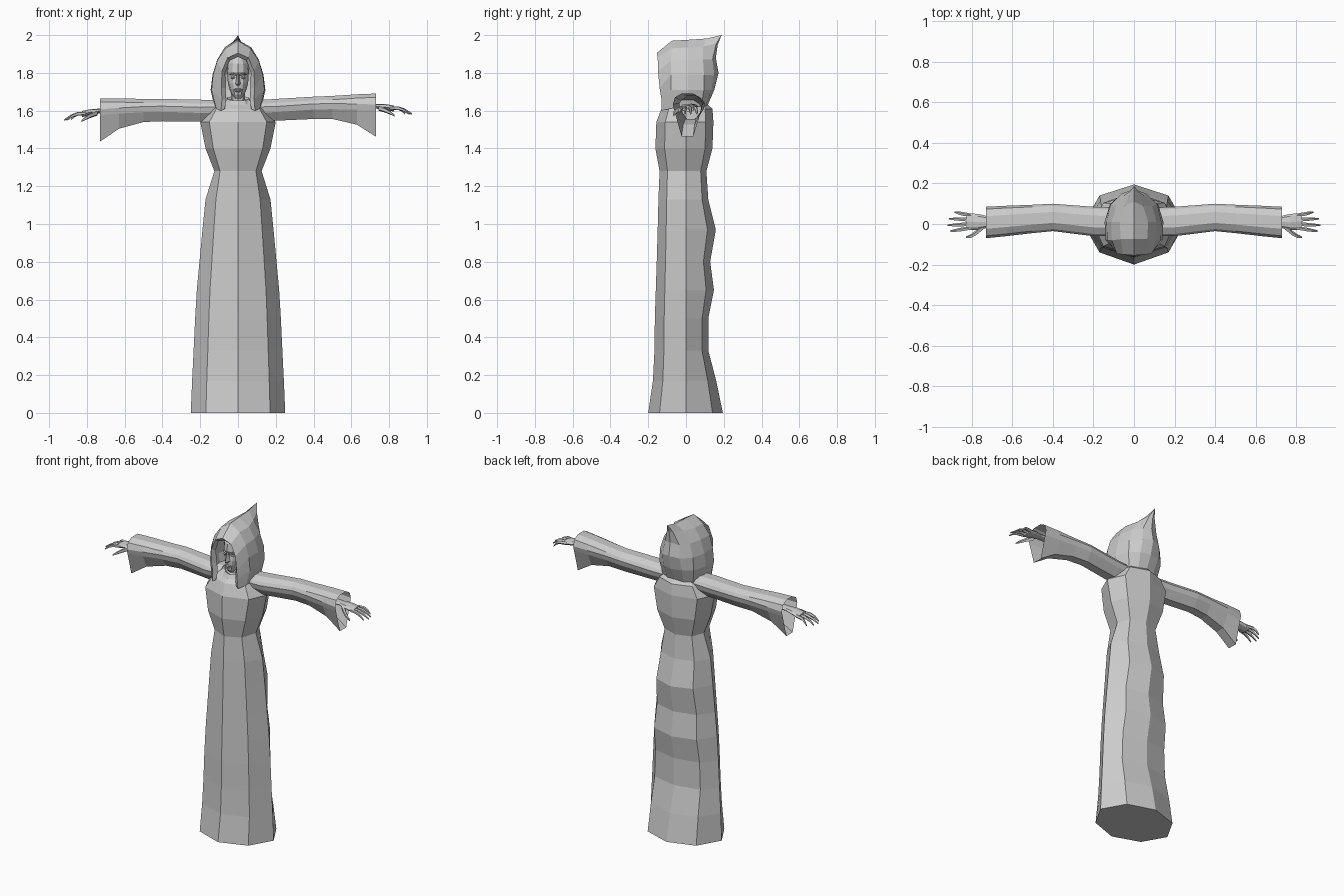
import bpy, bmesh, math
from mathutils import Vector

grey = bpy.data.materials.new("cloth_grey")
grey.diffuse_color = (0.6, 0.6, 0.6, 1)


def finish(name, bm):
    bmesh.ops.remove_doubles(bm, verts=bm.verts, dist=0.0005)
    bmesh.ops.recalc_face_normals(bm, faces=bm.faces)
    me = bpy.data.meshes.new(name)
    bm.to_mesh(me)
    bm.free()
    me.materials.append(grey)
    ob = bpy.data.objects.new(name, me)
    bpy.context.collection.objects.link(ob)
    return ob


def loft(name, rings, closed=True, caps=(True, True)):
    """Skin a row of equal-length point rings."""
    bm = bmesh.new()
    vs = [[bm.verts.new(p) for p in r] for r in rings]
    n = len(rings[0])
    for a, b in zip(vs, vs[1:]):
        for i in range(n if closed else n - 1):
            j = (i + 1) % n
            bm.faces.new((a[i], a[j], b[j], b[i]))
    if caps[0]:
        bm.faces.new(vs[0])
    if caps[1]:
        bm.faces.new(vs[-1])
    return finish(name, bm)


def tube(name, path, radii, sides=5, flat=1.0):
    """Tapered limb along x; flat squashes it in z."""
    return loft(name, [[(p[0], p[1] + r * math.cos(2 * math.pi * i / sides),
                         p[2] + flat * r * math.sin(2 * math.pi * i / sides))
                        for i in range(sides)] for p, r in zip(path, radii)])


# Robe: eight-sided rings of (z, half width, front y, back y)
robe = [(0, .25, -.2, .195), (.17, .243, -.175, .16), (.33, .235, -.167, .118),
        (.5, .227, -.165, .118), (.65, .218, -.16, .148), (.8, .204, -.155, .128),
        (.97, .188, -.15, .158), (1.13, .172, -.146, .118), (1.28, .125, -.14, .108),
        (1.4, .172, -.162, .14), (1.54, .2, -.157, .145), (1.61, .15, -.13, .14),
        (1.655, .085, -.07, .09)]
rings = []
for z, w, f, b in robe:
    c = w * (.68 if z < 1.2 else .76)
    rings.append([(0, f, z), (c, f * .7, z), (w, 0, z), (c, b * .72, z),
                  (0, b, z), (-c, b * .72, z), (-w, 0, z), (-c, f * .7, z)])
loft("robe", rings)

# Sleeves and hands, one per side; the right arm sits slightly higher
for s, side in ((1, "right"), (-1, "left")):
    def place(x, y, z):
        return (s * x, y, z + s * .012 * (x - .1) / .6)

    # sleeve stations: x, front y, back y, top z, middle z, bottom z
    stations = [(.09, -.06, .08, 1.655, 1.60, 1.545), (.2, -.06, .085, 1.66, 1.60, 1.545),
                (.4, -.035, .1, 1.668, 1.61, 1.55), (.5, -.045, .095, 1.67, 1.61, 1.548),
                (.63, -.06, .09, 1.676, 1.605, 1.515), (.73, -.07, .085, 1.678, 1.60, 1.45)]
    rings = []
    for x, f, b, t, m, lo in stations:
        c, h = (f + b) / 2, (b - f) / 2
        prof = [(-.4, t), (.4, t), (.85, t - .02), (1, m + .02), (.9, m - .01),
                (.4, lo), (-.4, lo), (-.9, m - .01), (-1, m + .02), (-.85, t - .02)]
        rings.append([place(x, c + k * h, z) for k, z in prof])
    loft("sleeve_" + side, rings, caps=(True, False))

    # forearm running into the palm
    tube("forearm_" + side, [place(.5, .03, 1.615), place(.72, .01, 1.612),
                             place(.77, .01, 1.607), place(.825, .012, 1.597)],
         [.035, .028, .04, .04], 8, .4)
    # four fingers and a thumb
    for k, (y, tip) in enumerate(((.042, .885), (.02, .912), (-.001, .92), (-.02, .905))):
        spread = (y - .01) * .5
        tube(f"finger_{k + 1}_{side}",
             [place(.805, y, 1.6), place(.85, y + spread * .5, 1.598),
              place((.85 + tip) / 2, y + spread * .8, 1.587), place(tip, y + spread, 1.567)],
             [.010, .010, .008, .004])
    tube("thumb_" + side, [place(.745, -.015, 1.602), place(.78, -.045, 1.588),
                           place(.805, -.06, 1.575), place(.828, -.066, 1.56)],
         [.016, .013, .010, .005])

# Hood: half arches from the face opening to the back, top to hem
arches = [
    [(0, -.135, 1.885), (.045, -.13, 1.865), (.068, -.125, 1.8), (.066, -.115, 1.72), (.062, -.115, 1.66), (.07, -.12, 1.61)],
    [(0, -.155, 1.905), (.055, -.15, 1.88), (.085, -.148, 1.81), (.088, -.14, 1.72), (.085, -.13, 1.66), (.09, -.13, 1.6)],
    [(0, -.075, 1.97), (.065, -.075, 1.93), (.11, -.08, 1.865), (.132, -.08, 1.79), (.14, -.08, 1.71), (.115, -.085, 1.61)],
    [(0, .01, 1.975), (.07, .01, 1.935), (.11, .01, 1.87), (.135, .01, 1.79), (.145, .01, 1.71), (.125, .01, 1.62)],
    [(0, .11, 1.982), (.045, .09, 1.94), (.09, .09, 1.87), (.115, .095, 1.79), (.12, .095, 1.71), (.105, .08, 1.62)],
    [(0, .188, 2.0), (.02, .16, 1.955), (.05, .14, 1.87), (.06, .15, 1.79), (.065, .135, 1.71), (.055, .105, 1.625)],
    [(0, .188, 2.0), (0, .168, 1.95), (0, .158, 1.88), (0, .172, 1.8), (0, .15, 1.71), (0, .115, 1.63)]]
loft("hood", [[(-x, y, z) for x, y, z in a[:0:-1]] + a for a in arches],
     closed=False, caps=(False, False))

# Head: rings of (z, half width, front y), narrow at the chin
head = [(1.665, .018, -.088), (1.685, .034, -.1), (1.715, .046, -.104), (1.745, .053, -.104),
        (1.77, .056, -.098), (1.785, .056, -.1), (1.805, .058, -.11), (1.85, .055, -.105), (1.885, .038, -.08)]
loft("head", [[(w * math.sin(a), -.03 + (f + .03) * math.cos(a) * (1 if math.cos(a) > 0 else .7), z)
               for a in (2 * math.pi * i / 12 for i in range(12))] for z, w, f in head])

# Nose wedge
loft("nose", [[(-.006, -.098, 1.8), (0, -.112, 1.8), (.006, -.098, 1.8)],
              [(-.009, -.098, 1.765), (0, -.122, 1.765), (.009, -.098, 1.765)],
              [(-.014, -.098, 1.742), (0, -.132, 1.742), (.014, -.098, 1.742)],
              [(-.009, -.098, 1.735), (0, -.116, 1.733), (.009, -.098, 1.735)]])


def ball(name, loc, size, seg=8):
    bm = bmesh.new()
    bmesh.ops.create_uvsphere(bm, u_segments=seg, v_segments=6, radius=1)
    for v in bm.verts:
        v.co = Vector(loc) + Vector([a * b for a, b in zip(v.co, size)])
    finish(name, bm)


for s, side in ((1, "right"), (-1, "left")):
    ball("eye_" + side, (s * .026, -.086, 1.776), (.013, .011, .008))
    tube("brow_" + side, [(s * .008, -.106, 1.788), (s * .028, -.1, 1.796), (s * .046, -.08, 1.79)],
         [.006, .007, .004], 5, .7)
ball("upper_lip", (0, -.104, 1.713), (.02, .01, .005))
ball("lower_lip", (0, -.103, 1.704), (.016, .01, .005))

# Neck and the folded collar under the chin
loft("neck", [[(.036 * math.sin(a), -.03 - .04 * math.cos(a), z)
               for a in (math.pi * i / 4 for i in range(8))] for z in (1.6, 1.7)])
loft("collar", [[(w * math.sin(a), -.02 - d * math.cos(a), z - .012 * math.cos(a))
                 for a in (math.pi * i / 5 for i in range(10))]
                for z, w, d in ((1.61, .1, .1), (1.64, .075, .085), (1.665, .06, .07), (1.655, .045, .05))],
     caps=(False, False))
